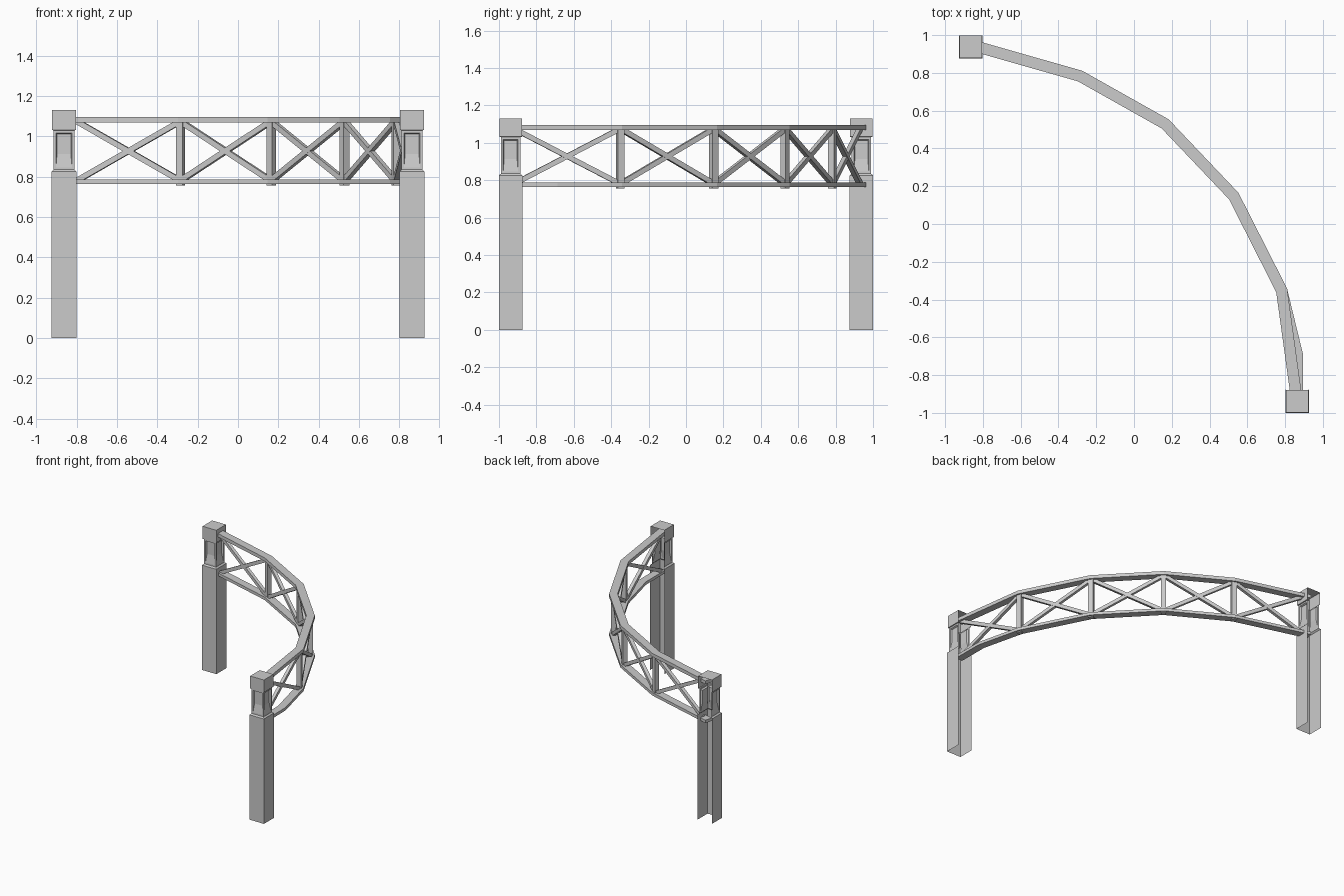
import bpy, bmesh
from mathutils import Vector, Matrix

if "Cube" in bpy.data.objects:
    bpy.data.objects.remove(bpy.data.objects["Cube"])


def finish(bm, name, loc=(0, 0, 0)):
    me = bpy.data.meshes.new(name)
    bm.to_mesh(me)
    bm.free()
    ob = bpy.data.objects.new(name, me)
    ob.location = loc
    bpy.context.collection.objects.link(ob)
    return ob


# Square posts: shaft, recessed neck with panels, cap; open at back and bottom
def post(name, x, y):
    bm = bmesh.new()
    rings = []
    for z, h in [(0, .0625), (.825, .0625), (.835, .052), (1.03, .052),
                 (1.032, .0595), (1.13, .0595)]:
        rings.append([bm.verts.new((sx * h, sy * h, z))
                      for sx, sy in [(-1, -1), (1, -1), (1, 1), (-1, 1)]])
    panels = []
    for k in range(len(rings) - 1):
        a, b = rings[k], rings[k + 1]
        for i in (0, 1, 3):
            j = (i + 1) % 4
            f = bm.faces.new((a[i], a[j], b[j], b[i]))
            if k == 2:
                panels.append(f)
    bm.faces.new(rings[-1])
    bm.normal_update()
    # recessed neck panels with a sloping sill
    bmesh.ops.inset_individual(bm, faces=panels, thickness=.017, depth=0)
    bmesh.ops.inset_individual(bm, faces=panels, thickness=.008, depth=-.012)
    for f in panels:
        for v in sorted(f.verts, key=lambda v: v.co.z)[:2]:
            v.co.z += .06
    finish(bm, name, (x, y, 0))


# Curved chord: mitred rectangular section along a plan polyline
def chord(name, pts, z0, z1, width=.06):
    bm = bmesh.new()
    p = [Vector(q) for q in pts]
    rings = []
    for i, c in enumerate(p):
        d0 = (c - p[i - 1]).normalized() if i else (p[1] - c).normalized()
        d1 = (p[i + 1] - c).normalized() if i < len(p) - 1 else d0
        t = (d0 + d1).normalized()
        n = Vector((-t.y, t.x)) * (width / 2 / t.dot(d0))
        rings.append([bm.verts.new((c.x + s * n.x, c.y + s * n.y, z))
                      for s, z in [(-1, z0), (1, z0), (1, z1), (-1, z1)]])
    for a, b in zip(rings, rings[1:]):
        for i in range(4):
            j = (i + 1) % 4
            bm.faces.new((a[i], a[j], b[j], b[i]))
    bm.faces.new(rings[0])
    bm.faces.new(rings[-1])
    bmesh.ops.recalc_face_normals(bm, faces=bm.faces)
    finish(bm, name)


# Straight bar between two points; side is its depth direction
def bar(name, a, b, side, w, d):
    a, b = Vector(a), Vector(b)
    x = (b - a).normalized()
    y = Vector(side).normalized()
    z = x.cross(y).normalized()
    m = Matrix((x * (b - a).length, y * d, z * w)).transposed().to_4x4()
    m.translation = (a + b) / 2
    bm = bmesh.new()
    bmesh.ops.create_cube(bm, size=1, matrix=m)
    finish(bm, name)


post("left_rear_post", -.8635, .9375)
post("right_front_post", .8635, -.9375)

nodes = [(-.285, .783), (.165, .53), (.528, .148), (.782, -.352)]
start, end = (-.86, .947), (.863, -.94)
chord("top_chord", [start] + nodes + [end], 1.069, 1.096)
chord("bottom_chord", [start] + nodes + [(.864, -.69), (.866, -.94)], .764, .787)

# Uprights at each bend and crossed braces in each bay
path = [(-.80, .93)] + nodes + [(.86, -.92)]
for i in range(1, 5):
    t = Vector(path[i + 1]) - Vector(path[i - 1])
    bar(f"upright_{i}", (*path[i], .756), (*path[i], 1.08), (-t.y, t.x, 0), .036, .034)
for i in range(5):
    a, b = path[i], path[i + 1]
    n = (a[1] - b[1], b[0] - a[0], 0)
    bar(f"rising_brace_{i + 1}", (*a, .78), (*b, 1.075), n, .027, .026)
    bar(f"falling_brace_{i + 1}", (*a, 1.075), (*b, .78), n, .027, .024)
